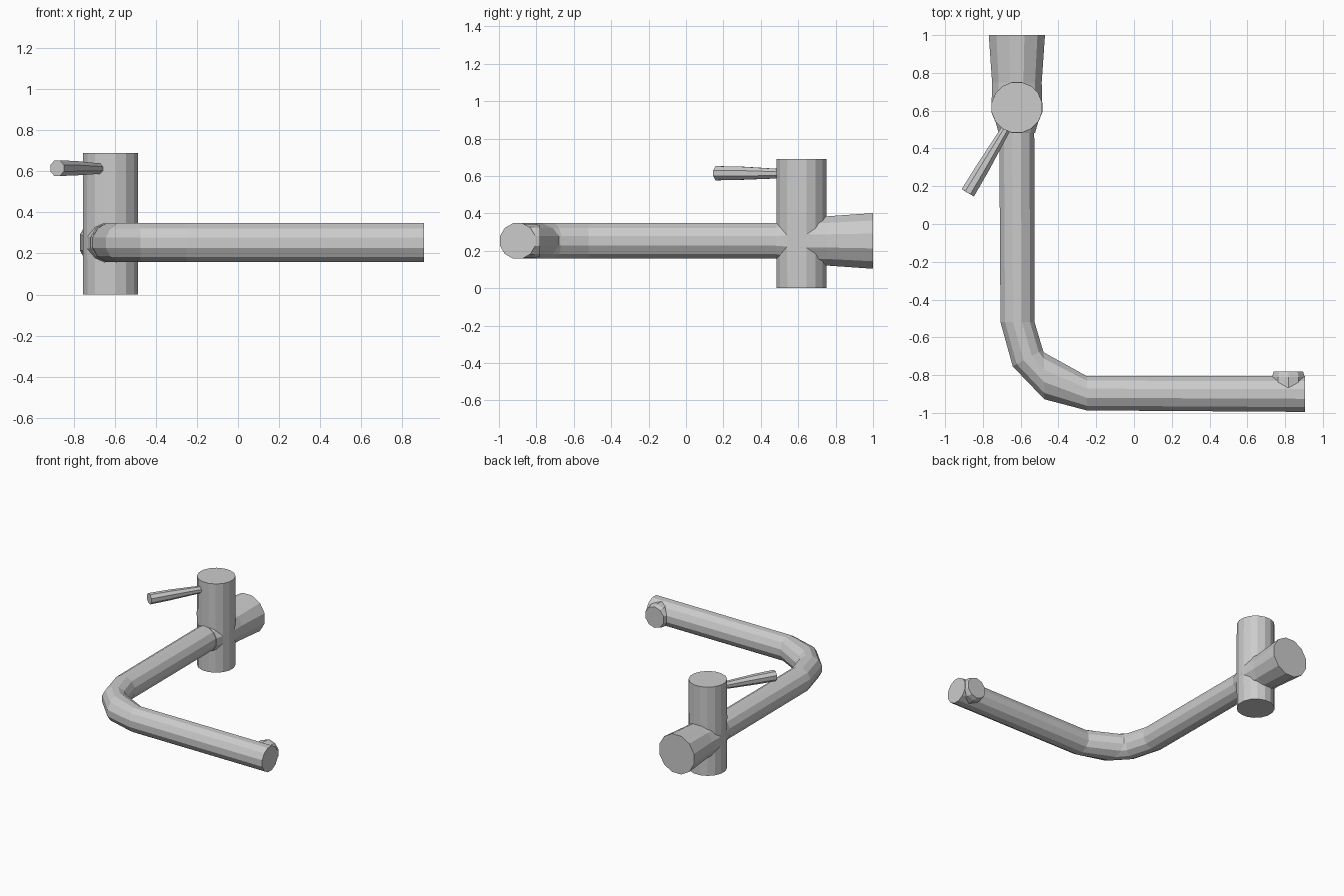
import bpy, bmesh, math
from mathutils import Vector

if "Cube" in bpy.data.objects:
    bpy.data.objects.remove(bpy.data.objects["Cube"])


def loft(name, rings, sides):
    """Capped tube through rings of (centre, half-axis u, half-axis v)."""
    bm = bmesh.new()
    loops = []
    for c, u, v in rings:
        c, u, v = Vector(c), Vector(u), Vector(v)
        loop = []
        for i in range(sides):
            a = 2 * math.pi * (i + 0.5) / sides
            loop.append(bm.verts.new(c + u * math.cos(a) + v * math.sin(a)))
        loops.append(loop)
    for a, b in zip(loops, loops[1:]):
        for i in range(sides):
            j = (i + 1) % sides
            bm.faces.new((a[i], a[j], b[j], b[i]))
    bm.faces.new(loops[0])
    bm.faces.new(loops[-1])
    bmesh.ops.recalc_face_normals(bm, faces=bm.faces)
    mesh = bpy.data.meshes.new(name)
    bm.to_mesh(mesh)
    bm.free()
    obj = bpy.data.objects.new(name, mesh)
    bpy.context.collection.objects.link(obj)
    return obj


def round_loft(name, stations, sides):
    """Tube through (centre, radius) stations along one straight axis."""
    axis = (Vector(stations[-1][0]) - Vector(stations[0][0])).normalized()
    up = Vector((0, 1, 0)) if abs(axis.z) > 0.9 else Vector((0, 0, 1))
    u = axis.cross(up).normalized()
    v = u.cross(axis)
    return loft(name, [(c, u * r, v * r) for c, r in stations], sides)


X, Y, Z = -0.62, 0.617, 0.253   # valve axis and pipe height

# Upright valve body
round_loft("valve_body", [((X, Y, 0), 0.136), ((X, Y, 0.4), 0.137),
                          ((X, Y, 0.69), 0.136)], 16)

# Flared wall inlet at the back
round_loft("wall_inlet", [((X, Y, Z), 0.139), ((X, 0.75, Z), 0.136),
                          ((X, 1.0, Z), 0.154)], 12)

# Tapered collar where the spout leaves the body
round_loft("spout_collar", [((X, Y, Z), 0.139), ((X, 0.482, Z), 0.1)], 12)

# Spout with mitred bend: outer and inner edge of each ring, seen from above
edges = [((-0.717, 0.55), (-0.525, 0.55)),
         ((-0.71, -0.52), (-0.523, -0.52)),
         ((-0.645, -0.755), (-0.48, -0.665)),
         ((-0.475, -0.932), (-0.478, -0.675)),
         ((-0.25, -0.99), (-0.25, -0.802)),
         ((0.905, -0.998), (0.905, -0.802))]
rings = []
for o, i in edges:
    outer, inner = Vector((*o, Z)), Vector((*i, Z))
    rings.append(((outer + inner) / 2, (outer - inner) / 2, (0, 0, 0.098)))
loft("spout_pipe", rings, 12)

# Short outlet nozzle at the tip, facing back
round_loft("outlet_nozzle", [((0.817, -0.9, Z), 0.091), ((0.817, -0.81, Z), 0.091),
                             ((0.817, -0.78, Z), 0.082)], 10)

# Lever handle, widening to its tip
round_loft("lever_handle", [((-0.65, 0.55, 0.613), 0.025), ((-0.69, 0.483, 0.613), 0.028),
                            ((-0.80, 0.298, 0.615), 0.038), ((-0.88, 0.165, 0.615), 0.041)], 8)
